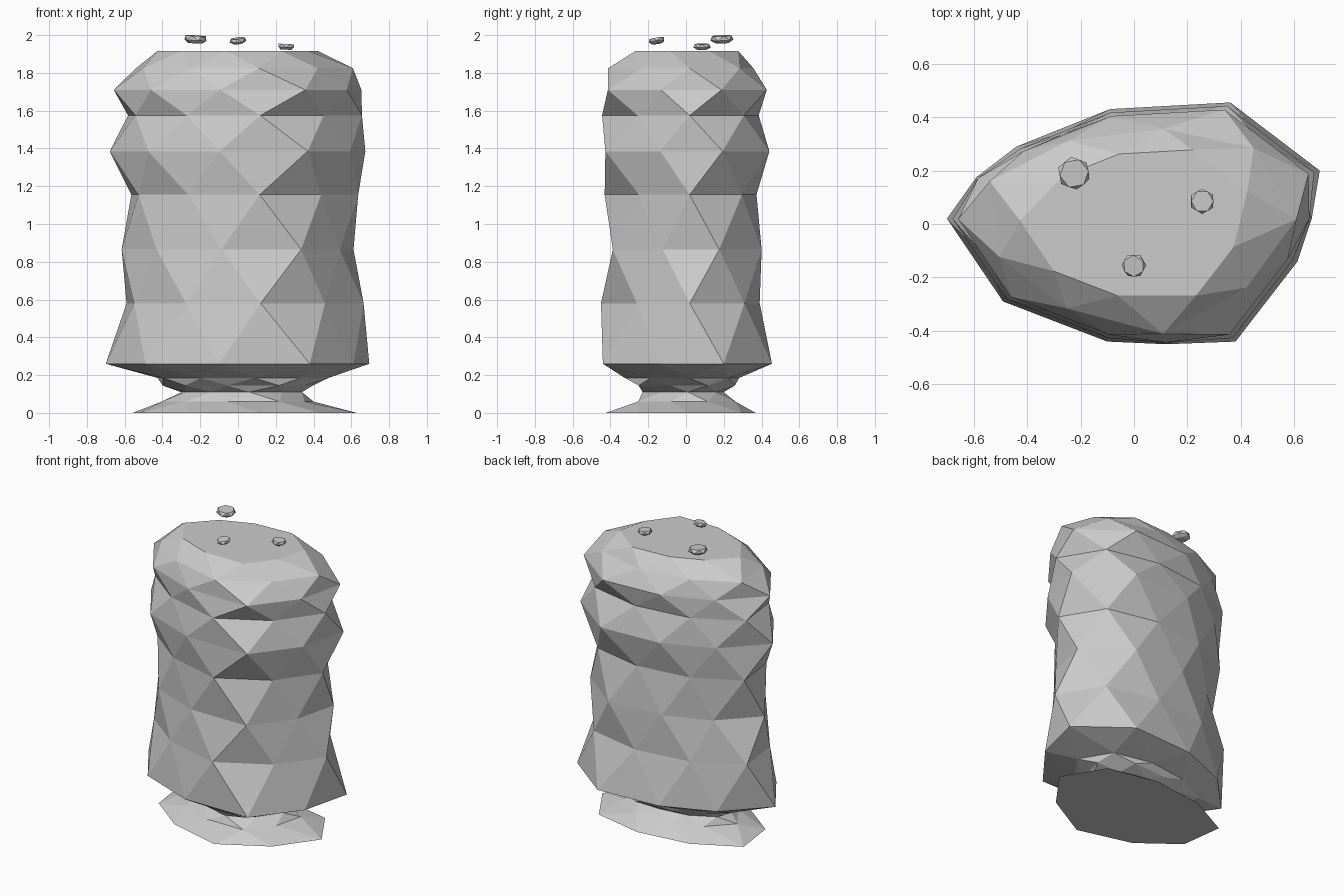
import bpy, bmesh
from math import cos, sin, pi, radians
from mathutils import Vector, Euler

if "Cube" in bpy.data.objects:
    bpy.data.objects.remove(bpy.data.objects["Cube"])

# Cross-sections: B[i] lies between A[i] and A[i+1]
A = [(-.70, .02), (-.49, -.29), (-.10, -.44), (.38, -.44), (.612, -.14),
     (.695, .20), (.36, .455), (-.09, .43), (-.44, .29)]
B = [(-.55, -.135), (-.275, -.345), (.12, -.45), (.46, -.26), (.665, .02),
     (.49, .31), (.12, .39), (-.27, .34), (-.59, .175)]


def make_object(name, rings):
    """Loft staggered rings (odd flag = half step on) with triangles."""
    bm = bmesh.new()
    loops = [(k, [bm.verts.new(p) for p in pts]) for k, pts in rings]
    for (k0, lo), (k1, hi) in zip(loops, loops[1:]):
        a, b = (lo, hi) if k0 == 0 else (hi, lo)
        n = len(a)
        for i in range(n):
            j = (i + 1) % n
            bm.faces.new((a[i], a[j], b[i]))
            bm.faces.new((b[i], a[j], b[j]))
    bm.faces.new(loops[0][1])
    bm.faces.new(loops[-1][1])
    bmesh.ops.recalc_face_normals(bm, faces=bm.faces)
    me = bpy.data.meshes.new(name)
    bm.to_mesh(me)
    bm.free()
    ob = bpy.data.objects.new(name, me)
    bpy.context.collection.objects.link(ob)
    return ob


# Rock column: (height, scale), sections alternate B, A, B, ...
profile = [(0, .945), (.06, .575), (.11, .51), (.145, .57), (.185, .72), (.26, 1),
           (.58, 1), (.865, .88), (1.155, .957), (1.385, .97), (1.575, .987),
           (1.71, .94), (1.825, .915), (1.915, .61)]
rings = []
for n, (z, s) in enumerate(profile):
    kind = 1 - n % 2
    rings.append((kind, [(x * s, y * s, z) for x, y in (B if kind else A)]))
make_object("rock_column", rings)


# Floating pebbles above the top
def pebble(name, loc, r, h, tilt, turn):
    rot = Euler((radians(tilt[0]), radians(tilt[1]), radians(turn)))
    out = []
    for n, (z, s) in enumerate([(-h, .6), (-.15 * h, 1), (h, .88)]):
        k = n % 2
        pts = []
        for i in range(6):
            t = 2 * pi * (i + k / 2) / 6
            p = Vector((r * s * cos(t), r * s * sin(t), z))
            p.rotate(rot)
            pts.append(p + Vector(loc))
        out.append((k, pts))
    make_object(name, out)


pebble("pebble_large", (-.225, .19, 1.977), .062, .02, (3, 3), 10)
pebble("pebble_front", (0, -.155, 1.969), .046, .014, (4, -10), 30)
pebble("pebble_right", (.255, .085, 1.938), .047, .015, (0, 3), 0)
